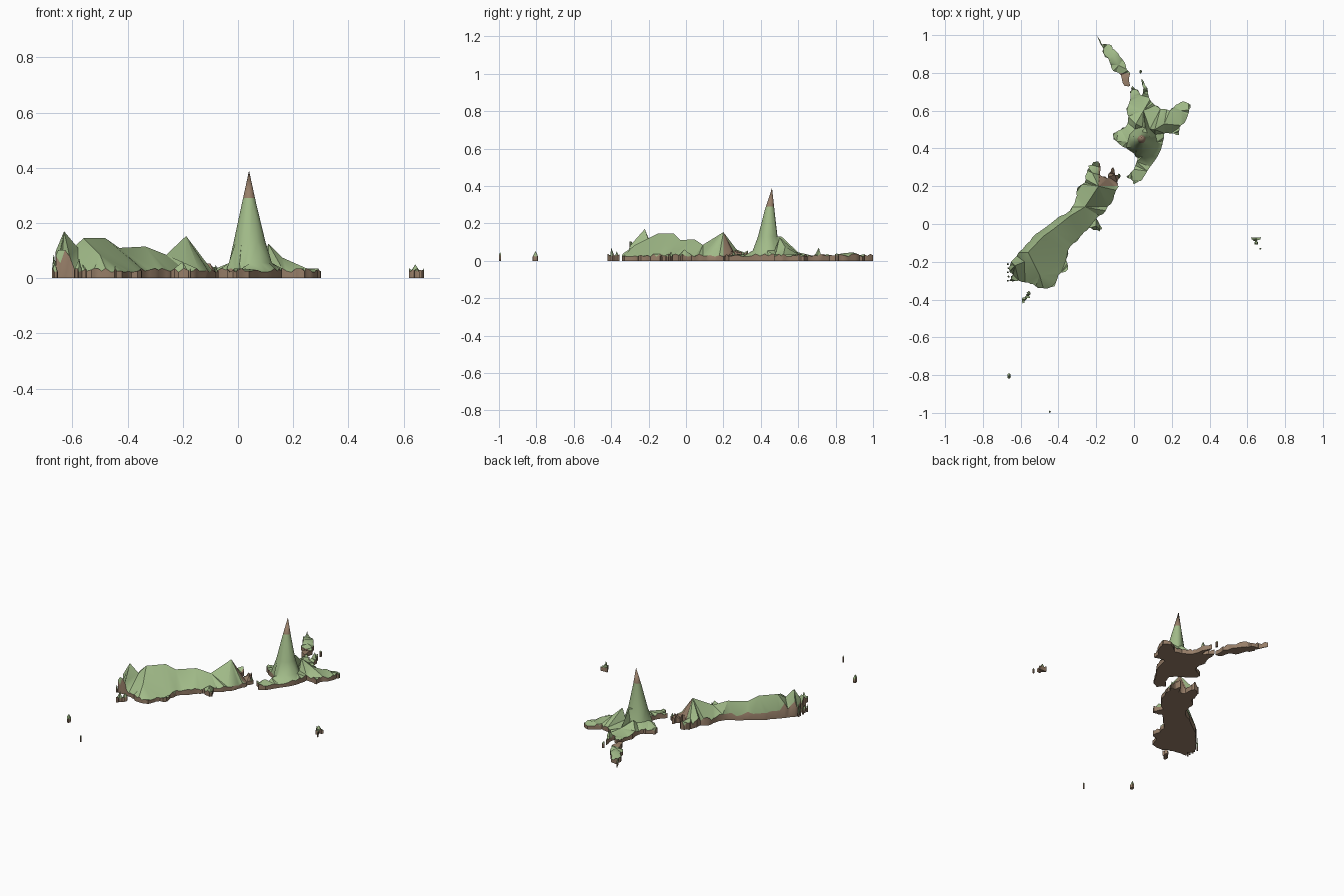
import bpy
import bmesh
import math
import random
from mathutils import Vector
from mathutils.geometry import delaunay_2d_cdt

random.seed(4)
if "Cube" in bpy.data.objects:
    bpy.data.objects.remove(bpy.data.objects["Cube"])


def make_material(name, colour):
    material = bpy.data.materials.new(name)
    material.use_nodes = True
    material.diffuse_color = colour
    material.node_tree.nodes["Principled BSDF"].inputs["Base Color"].default_value = colour
    return material


GREEN = make_material("grass green", (0.36, 0.50, 0.25, 1))
BROWN = make_material("bare earth brown", (0.31, 0.21, 0.14, 1))


def gentle_shore(x, y):
    return random.choice((0.022, 0.026, 0.03, 0.036))


def rugged_shore(x, y):
    # Cliffs stand tall along the south-west corner
    if x < -0.60:
        return random.uniform(0.03, 0.11)
    if y > 0.9 * x + 0.33:
        return random.uniform(0.025, 0.055)
    return gentle_shore(x, y)


def roughen(points, steps, amount):
    """Split each side of an outline and push the new corners in or out."""
    result = []
    for a, b in zip(points, points[1:] + points[:1]):
        side = b - a
        normal = Vector((-side.y, side.x)).normalized()
        result.append(a)
        for i in range(1, steps):
            push = random.uniform(-amount, amount)
            result.append(a.lerp(b, i / steps) + normal * push)
    return result


def ring(cx, cy, rx, ry, height, count):
    turns = [math.tau * i / count for i in range(count)]
    return [(cx + rx * math.cos(t), cy + ry * math.sin(t), height) for t in turns]


def build_island(name, outline, peaks, shore=gentle_shore, steps=3,
                 amount=0.006, cuts=(), is_bare=lambda c: False):
    """Terrain stretched from a shoreline to its peaks, with walls and a base."""
    coast = roughen([Vector((x / 100, y / 100)) for x, y in outline], steps, amount)
    count = len(coast)
    flat = coast + [Vector(p[:2]) for p in peaks]
    heights = [shore(p.x, p.y) for p in coast] + [p[2] for p in peaks]
    points, _, faces, origins, _, _ = delaunay_2d_cdt(
        flat, [], [list(range(count))], 1, 0.0001)

    # Land surface
    bm = bmesh.new()
    verts = []
    for point, origin in zip(points, origins):
        height = heights[origin[0]] if origin else 0.025
        verts.append(bm.verts.new((point.x, point.y, height)))
    for face in faces:
        bm.faces.new([verts[i] for i in face])
    bmesh.ops.delete(bm, geom=[v for v in bm.verts if not v.link_faces], context="VERTS")
    for position, direction in cuts:
        bmesh.ops.bisect_plane(bm, geom=bm.verts[:] + bm.edges[:] + bm.faces[:],
                               plane_co=position, plane_no=direction)
    for face in bm.faces:
        face.normal_update()
        if face.normal.z < 0:
            face.normal_flip()
        face.smooth = True
        face.material_index = int(is_bare(face.calc_center_median()))

    # Base and shore walls
    tops = bm.faces[:]
    rim = [e for e in bm.edges if e.is_boundary]
    low = {v: bm.verts.new((v.co.x, v.co.y, 0)) for v in bm.verts[:]}
    for face in tops:
        base = bm.faces.new([low[v] for v in reversed(face.verts)])
        base.material_index = 1
    for edge in rim:
        loop = edge.link_loops[0]
        a, b = loop.vert, loop.link_loop_next.vert
        wall = bm.faces.new((b, a, low[a], low[b]))
        wall.material_index = 1

    mesh = bpy.data.meshes.new(name)
    bm.to_mesh(mesh)
    bm.free()
    mesh.materials.append(GREEN)
    mesh.materials.append(BROWN)
    island = bpy.data.objects.new(name, mesh)
    bpy.context.collection.objects.link(island)
    bpy.ops.object.select_all(action="DESELECT")
    bpy.context.view_layer.objects.active = island
    island.select_set(True)
    bpy.ops.object.shade_smooth_by_angle(angle=math.radians(35))
    return island


# Upper island with the tall cone
upper_outline = [
    (-1, 73), (2, 71), (4, 68), (5, 72), (4, 77), (7, 72), (8, 67), (10, 64),
    (14, 61), (19, 60), (22, 63), (26, 65), (30, 63), (29, 59), (27, 54), (24, 51),
    (24, 47), (21, 48), (16, 48), (15, 42), (12, 35), (7, 28), (4, 23), (0, 21),
    (-1, 23), (-4, 25), (0, 29), (2, 35), (-1, 38), (-6, 41), (-11, 45), (-11, 48),
    (-7, 50), (-4, 52), (-3, 57), (-4, 61), (-2, 66), (-2, 70)]
cone = [(0.04, 0.46, 0.39)]
cone += ring(0.04, 0.447, 0.026, 0.026, 0.27, 12)
cone += ring(0.042, 0.437, 0.058, 0.052, 0.13, 12)
cone += ring(0.045, 0.435, 0.078, 0.078, 0.055, 12)
spurs = [(0.11, 0.50, 0.125), (0.06, 0.51, 0.13), (0.01, 0.53, 0.08), (0.16, 0.53, 0.075),
         (0.05, 0.60, 0.045), (0.06, 0.71, 0.07), (0.25, 0.60, 0.035)]
build_island("upper_island", upper_outline, cone + spurs, amount=0.004,
             cuts=[((0, 0, 0.29), (0, 0, 1))], is_bare=lambda c: c.z > 0.29)

# Northern peninsula, bare at its southern foot
peninsula_outline = [
    (-20, 100), (-17, 95), (-13, 95), (-10, 92), (-6, 87), (-4, 82), (-2, 80), (-2, 73),
    (-5, 73), (-7, 79), (-11, 81), (-13, 86), (-16, 90), (-17, 94)]
build_island("northern_peninsula", peninsula_outline,
             [(-0.11, 0.89, 0.045), (-0.08, 0.84, 0.04)],
             cuts=[((0, 0.80, 0), (0, 1, 0))], is_bare=lambda c: c.y < 0.80)

# Lower island with its long ridge
lower_outline = [
    (-20, 33), (-18, 32), (-18, 26), (-14, 24), (-13, 27), (-11, 30), (-10, 26), (-7, 26),
    (-9, 22), (-8, 20), (-11, 13), (-15, 7), (-20, 3), (-17, -2), (-18, -4), (-23, -2),
    (-26, -4), (-30, -9), (-35, -14), (-36, -19), (-35, -24), (-40, -27), (-42, -33),
    (-48, -34), (-52, -33), (-56, -31), (-61, -30), (-66, -30), (-64, -27), (-66, -25),
    (-65, -20), (-61, -15), (-55, -9), (-50, -4), (-42, 2), (-34, 7), (-31, 13),
    (-30, 19), (-26, 22), (-25, 27), (-24, 31)]
ridge = [(-0.63, -0.22, 0.17), (-0.56, -0.15, 0.145), (-0.48, -0.065, 0.145),
         (-0.43, -0.03, 0.11), (-0.335, 0.045, 0.115), (-0.26, 0.09, 0.085),
         (-0.188, 0.20, 0.153), (-0.50, -0.27, 0.085), (-0.20, -0.01, 0.06),
         (-0.58, -0.20, 0.11), (-0.22, 0.27, 0.06)]
build_island("lower_island", lower_outline, ridge, shore=rugged_shore,
             cuts=[((-0.188, 0, 0), (1, 0, 0)), ((0, 0.20, 0), (0, 1, 0))],
             is_bare=lambda c: c.x > -0.188 and c.y > 0.20)

# Southern and eastern islets
build_island("southern_islet", [(-55, -36), (-55, -39), (-57, -40), (-59, -42),
                                (-59, -39), (-57, -38), (-57, -36)],
             [(-0.575, -0.40, 0.07), (-0.562, -0.37, 0.05)])
build_island("eastern_islet", [(62, -7), (67, -7), (67, -8), (65, -9), (66, -11),
                               (64, -11), (64, -9), (62, -8)],
             [(0.642, -0.08, 0.05), (0.65, -0.105, 0.035)], amount=0.003)


def speck(name, x, y, width, depth, height):
    """A small rock rising to one point."""
    corners = [(100 * px, 100 * py) for px, py, _ in ring(x, y, width, depth, 0, 7)]
    build_island(name, corners, [(x, y, height)], steps=1)


speck("far_south_west_rock", -0.662, -0.805, 0.010, 0.015, 0.052)
speck("far_south_rock", -0.445, -0.994, 0.005, 0.006, 0.045)
speck("far_east_rock", 0.669, -0.131, 0.005, 0.005, 0.03)
speck("bay_rock", 0.035, 0.807, 0.007, 0.010, 0.04)
speck("strait_rock", -0.08, 0.255, 0.007, 0.012, 0.05)
for i in range(5):
    speck("cliff_rock", -0.668 + 0.004 * (i % 2), -0.30 + 0.022 * i, 0.006, 0.005, 0.05 + 0.01 * i)
